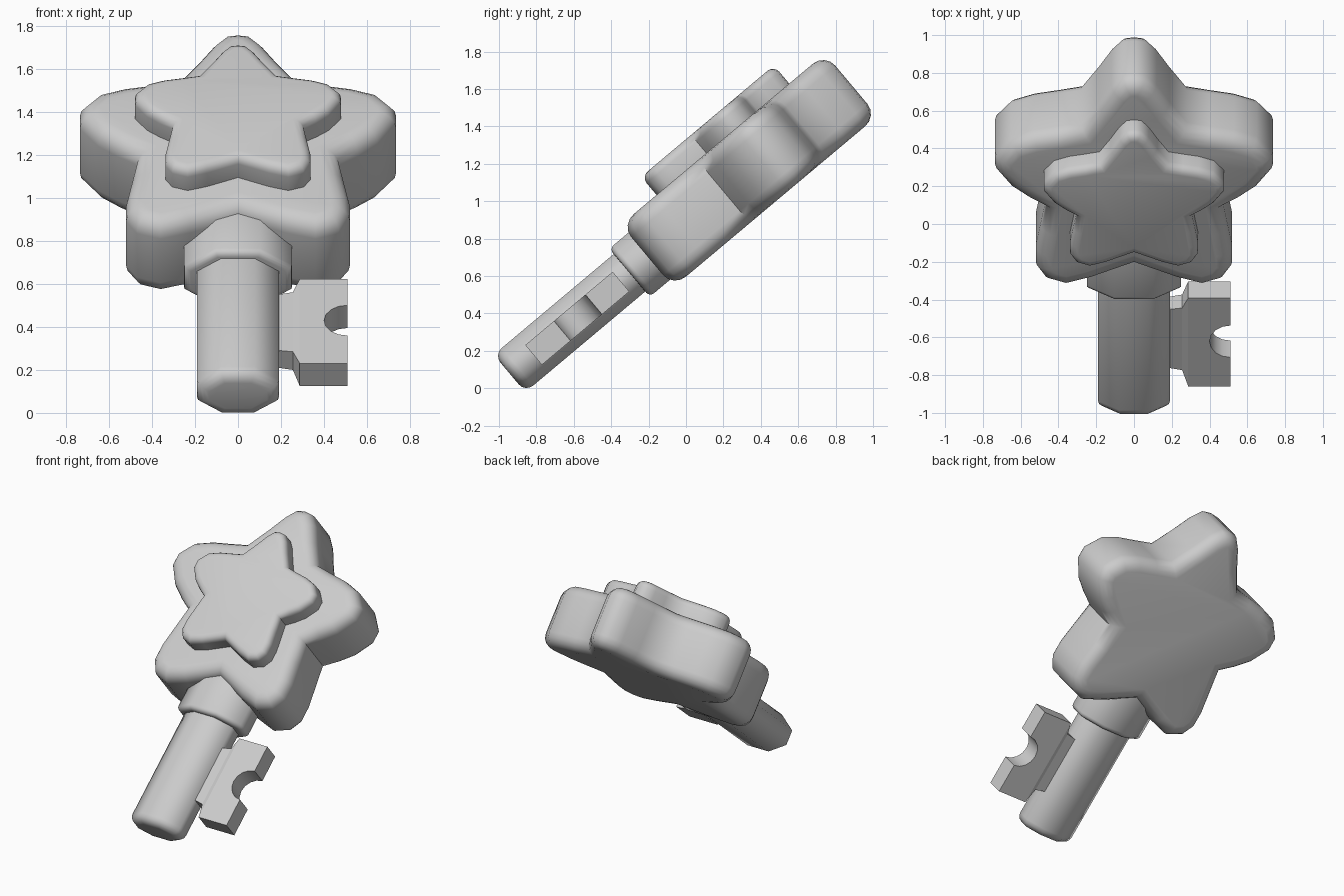
import bpy, bmesh
from math import radians, sin, cos, pi

if "Cube" in bpy.data.objects:
    bpy.data.objects.remove(bpy.data.objects["Cube"])

TILT = radians(40)  # the whole key leans back by this angle


def loft(name, rings, bevel=0.0, smooth=60):
    """Skin a list of rings (local x, along key, thickness), round both ends, tilt."""
    bm = bmesh.new()
    vr = [[bm.verts.new(p) for p in r] for r in rings]
    n = len(vr[0])
    for a, b in zip(vr, vr[1:]):
        for i in range(n):
            j = (i + 1) % n
            bm.faces.new((a[i], a[j], b[j], b[i]))
    caps = [bm.faces.new(vr[0][::-1]), bm.faces.new(vr[-1])]
    bmesh.ops.recalc_face_normals(bm, faces=bm.faces)
    if bevel:
        edges = list({e for f in caps for e in f.edges})
        bmesh.ops.bevel(bm, geom=edges, offset=bevel, segments=4, profile=0.5,
                        affect='EDGES', clamp_overlap=False)
    for f in bm.faces:
        f.smooth = True
    me = bpy.data.meshes.new(name)
    bm.to_mesh(me)
    bm.free()
    me.set_sharp_from_angle(angle=radians(smooth))
    ob = bpy.data.objects.new(name, me)
    ob.rotation_euler = (TILT, 0, 0)
    bpy.context.collection.objects.link(ob)
    return ob


# Right half of the rounded star outline, top tip to bottom notch
HALF = [(0, 1.72), (.06, 1.71), (.12, 1.64), (.19, 1.52), (.28, 1.38), (.40, 1.355),
        (.53, 1.33), (.65, 1.285), (.735, 1.18), (.735, 1.09), (.65, .965), (.56, .89),
        (.47, .83), (.495, .68), (.52, .53), (.52, .42), (.47, .335), (.36, .295),
        (.22, .34), (0, .44)]
STAR = HALF + [(-x, u) for x, u in HALF[-2:0:-1]]
MID = 1.005


def star(name, scale, lo, hi, bevel):
    pts = [(x * scale, MID + (u - MID) * scale) for x, u in STAR]
    loft(name, [[(x, u, n) for x, u in pts] for n in (lo, hi)], bevel)


star("star_head", 1.0, .457, .893, .085)
star("star_plate", .65, .80, 1.02, .045)


# Flattened eight-sided bars
def bar(name, half_w, half_t, u0, u1, bevel):
    k = 1 / cos(pi / 8)
    angs = [pi / 8 + i * pi / 4 for i in range(8)]
    loft(name, [[(half_w * k * cos(a), u, .667 + half_t * k * sin(a)) for a in angs]
                for u in (u0, u1)], bevel)


bar("shaft", .19, .131, -.672, .30, .055)
bar("collar", .25, .168, .165, .52, .03)

# Key bit: notched block joined to the shaft by a tapering web
BIT_N, BIT_T = .66, .069
notch = [(.51 - .11 * sin(i * pi / 8), -.20 + .11 * cos(i * pi / 8)) for i in range(9)]
block = [(.285, .10), (.51, .10)] + notch + [(.51, -.51), (.285, -.51)]
loft("bit_block", [[(x, u, BIT_N + s * BIT_T) for x, u in block] for s in (-1, 1)],
     smooth=30)

web = [(.12, -.385, -.005, .05), (.255, -.41, .02, .055), (.287, -.51, .10, BIT_T)]
loft("bit_web", [[(x, a, BIT_N - t), (x, b, BIT_N - t), (x, b, BIT_N + t), (x, a, BIT_N + t)]
                 for x, a, b, t in web], smooth=5)
